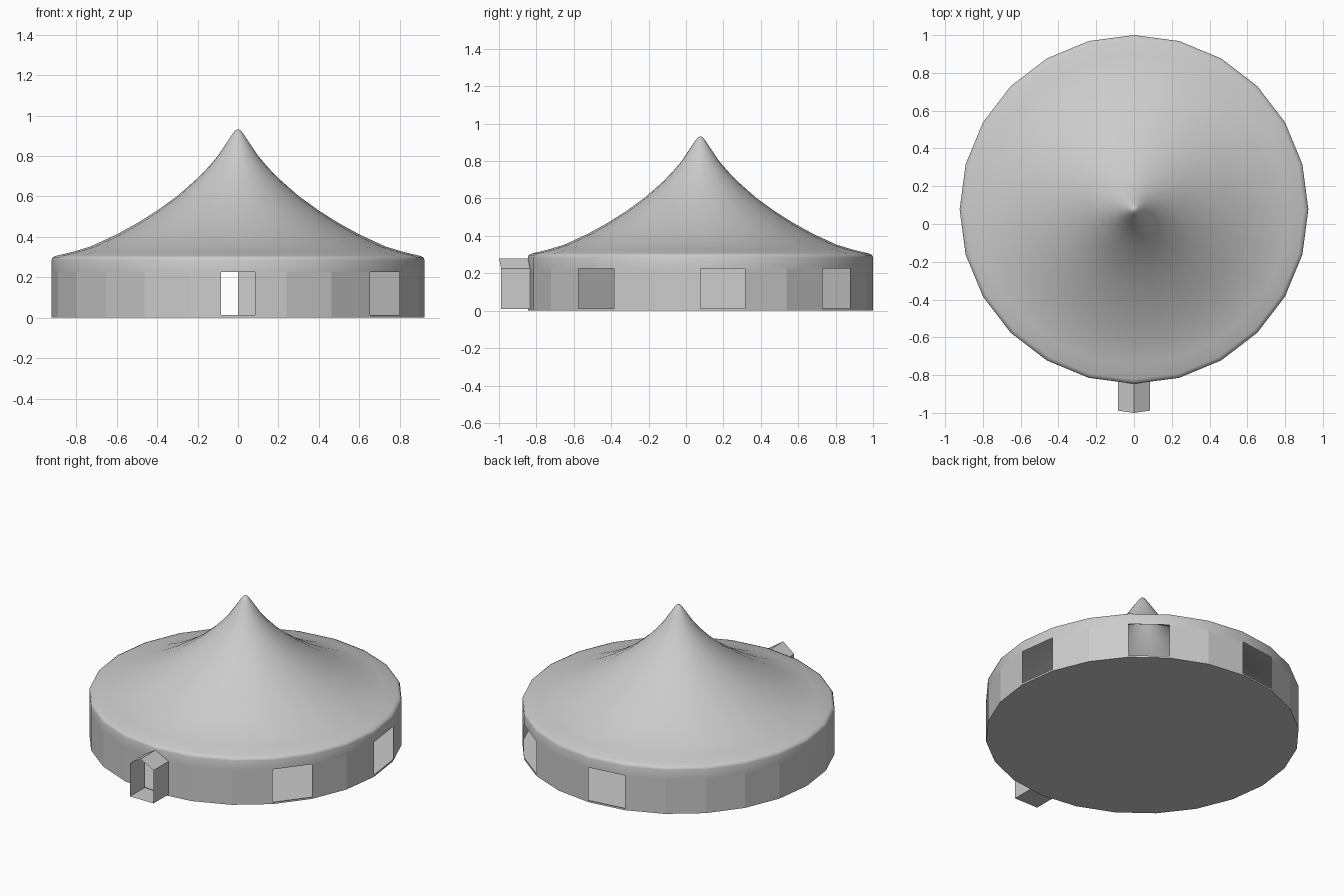
import bpy, math

if "Cube" in bpy.data.objects:
    bpy.data.objects.remove(bpy.data.objects["Cube"])

CY, R, N = 0.077, 0.923, 24
DOOR, SILL, HEAD = 0.085, 0.012, 0.225


def ring_point(i, r=R):
    a = math.radians(i * 360 / N)
    return (r * math.cos(a), CY + r * math.sin(a))


def make(name, verts, faces, smooth=None):
    me = bpy.data.meshes.new(name)
    me.from_pydata(verts, [], faces)
    me.update()
    ob = bpy.data.objects.new(name, me)
    bpy.context.collection.objects.link(ob)
    if smooth:
        bpy.ops.object.select_all(action='DESELECT')
        ob.select_set(True)
        bpy.context.view_layer.objects.active = ob
        bpy.ops.object.shade_smooth_by_angle(angle=math.radians(smooth))
    return ob


# Flat wall panels, leaving open windows on the right and back
verts, faces = [], []


def panel(p, q, z0, z1):
    k = len(verts)
    verts.extend([(*p, z0), (*q, z0), (*q, z1), (*p, z1)])
    faces.append((k, k + 1, k + 2, k + 3))


windows = {21, 0, 3, 6}
t = DOOR / (R * math.sin(math.radians(15)))
front, side = ring_point(18), ring_point(19)
jamb = (DOOR, front[1] + t * (side[1] - front[1]))
for i in range(N):
    p, q = ring_point(i), ring_point(i + 1)
    panel(p, q, 0, SILL)
    if i in windows:
        continue
    if i == 17:      # left of the doorway
        q = (-jamb[0], jamb[1])
    elif i == 18:    # right of the doorway
        p = jamb
    panel(p, q, SILL, HEAD)
make("wall_panels", verts, faces)

# Floor disc
make("floor", [(*ring_point(i), 0) for i in range(N)], [tuple(reversed(range(N)))])

# Upper wall band, rounded eave and sweeping peaked roof
profile = [(R, HEAD), (R, 0.285), (0.918, 0.298), (0.90, 0.306), (0.82, 0.325),
           (0.73, 0.352), (0.60, 0.412), (0.50, 0.467), (0.40, 0.53),
           (0.30, 0.602), (0.20, 0.69), (0.145, 0.747), (0.10, 0.80),
           (0.06, 0.86), (0.03, 0.905), (0.012, 0.928)]
verts = [(*ring_point(i, r), z) for r, z in profile for i in range(N)]
faces = [(j * N + i, j * N + (i + 1) % N, (j + 1) * N + (i + 1) % N, (j + 1) * N + i)
         for j in range(len(profile) - 1) for i in range(N)]
verts.append((0, CY, 0.932))
last = (len(profile) - 1) * N
faces += [(last + i, last + (i + 1) % N, len(verts) - 1) for i in range(N)]
make("roof", verts, faces, smooth=50)

# Entrance porch: open gabled tunnel whose ridge leans slightly forward
section = [(-DOOR, 0.01), (DOOR, 0.01), (DOOR, HEAD), (0, 0.28), (-DOOR, HEAD)]
verts = [(x, -1.0 if x == 0 else -0.988, z) for x, z in section]
verts += [(x, front[1] if x == 0 else jamb[1], z) for x, z in section]
faces = [(i, (i + 1) % 5, (i + 1) % 5 + 5, i + 5) for i in range(5)]
porch = make("entrance_porch", verts, [tuple(reversed(f)) for f in faces])
porch.data.flip_normals()
